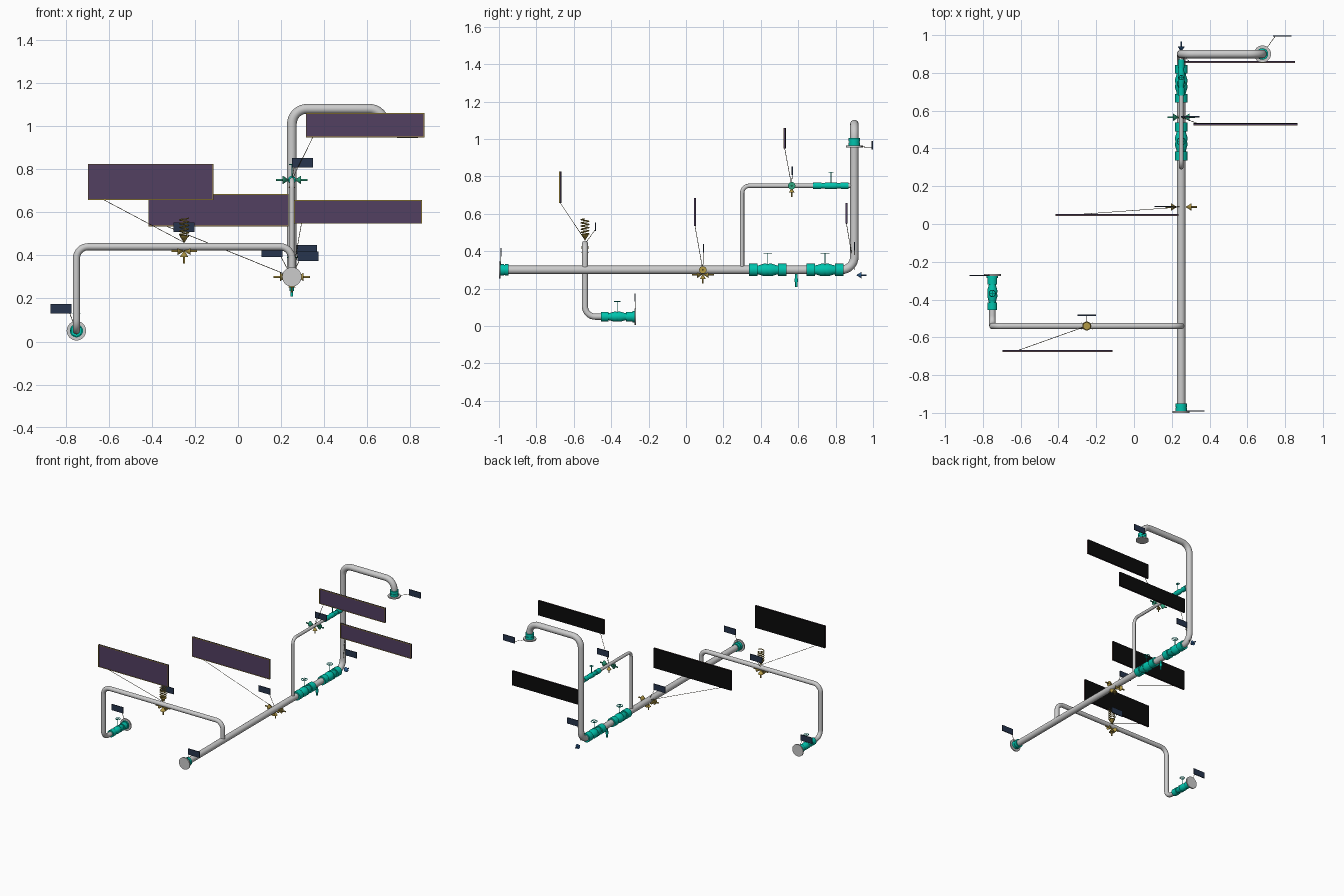
import bpy, bmesh, math
from mathutils import Vector as V

if "Cube" in bpy.data.objects:
    bpy.data.objects.remove(bpy.data.objects["Cube"])

def mat(name, c):
    m = bpy.data.materials.new(name)
    m.diffuse_color = (*c, 1)
    m.use_nodes = True
    m.node_tree.nodes["Principled BSDF"].inputs["Base Color"].default_value = m.diffuse_color
    return m

TEAL = mat("teal", (0.0, 0.55, 0.42))
GREEN = mat("green", (0.03, 0.38, 0.22))
GOLD = mat("gold", (0.45, 0.32, 0.06))
BLUE = mat("blue", (0.03, 0.12, 0.3))
PURPLE = mat("purple", (0.085, 0.05, 0.12))
NAVY = mat("navy", (0.02, 0.035, 0.075))
BLACK = mat("black", (0.003, 0.003, 0.003))
LINE = mat("leader", (0.09, 0.075, 0.04))

def finish(ob, material, smooth=True):
    if material:
        ob.data.materials.append(material)
    bpy.ops.object.select_all(action='DESELECT')
    ob.select_set(True)
    bpy.context.view_layer.objects.active = ob
    if smooth:
        bpy.ops.object.shade_smooth_by_angle(angle=math.radians(35))
    return ob

def lathe(name, profile, origin, axis, material=None, seg=24):
    """Solid of revolution: profile is (distance along axis, radius)."""
    rot = V((0, 0, 1)).rotation_difference(V(axis).normalized())
    bm = bmesh.new()
    rings = []
    for d, r in profile:
        n = 1 if r == 0 else seg
        rings.append([bm.verts.new(V(origin) + rot @ V((r * math.cos(i * math.tau / seg),
                      r * math.sin(i * math.tau / seg), d))) for i in range(n)])
    for a, b in zip(rings, rings[1:]):
        for i in range(seg):
            j = (i + 1) % seg
            if len(a) == 1:
                bm.faces.new((a[0], b[j], b[i]))
            elif len(b) == 1:
                bm.faces.new((a[i], a[j], b[0]))
            else:
                bm.faces.new((a[i], a[j], b[j], b[i]))
    for ring in (rings[0], rings[-1]):
        if len(ring) > 1:
            bm.faces.new(ring)
    bmesh.ops.recalc_face_normals(bm, faces=bm.faces)
    me = bpy.data.meshes.new(name)
    bm.to_mesh(me)
    bm.free()
    ob = bpy.data.objects.new(name, me)
    bpy.context.collection.objects.link(ob)
    return finish(ob, material)

def rod(name, a, b, r, material=None, seg=24):
    d = V(b) - V(a)
    return lathe(name, [(0, r), (d.length, r)], a, d, material, seg)

def box(name, lo, hi, material):
    lo, hi = V(lo), V(hi)
    bpy.ops.mesh.primitive_cube_add(size=1, location=(lo + hi) / 2)
    ob = bpy.context.object
    ob.name = name
    ob.scale = hi - lo
    return finish(ob, material, False)

def tube(name, pts, r, material=None, res=4):
    cu = bpy.data.curves.new(name, 'CURVE')
    cu.dimensions = '3D'
    cu.bevel_depth, cu.bevel_resolution, cu.use_fill_caps = r, res, True
    sp = cu.splines.new('POLY')
    sp.points.add(len(pts) - 1)
    for p, q in zip(sp.points, pts):
        p.co = (*q, 1)
    ob = bpy.data.objects.new(name, cu)
    bpy.context.collection.objects.link(ob)
    bpy.ops.object.select_all(action='DESELECT')
    ob.select_set(True)
    bpy.context.view_layer.objects.active = ob
    bpy.ops.object.convert(target='MESH')
    return finish(bpy.context.object, material)

def pipe(name, corners, r, bend):
    """Pipe with circular elbows at the inner corners."""
    c = [V(p) for p in corners]
    pts = [c[0]]
    for a, b, d in zip(c, c[1:], c[2:]):
        u, w = (a - b).normalized(), (d - b).normalized()
        for i in range(9):
            t = i * math.pi / 16
            pts.append(b + u * bend * (1 - math.sin(t)) + w * bend * (1 - math.cos(t)))
    pts.append(c[-1])
    return tube(name, pts, r, None, 6)

def valve(name, start, length, r):
    """Flanged valve along +y with stem and handwheel."""
    L = length
    lathe(name + "_body", [(0, r), (.23*L, r), (.23*L, .72*r), (.28*L, .78*r), (.40*L, r*1.02), (.47*L, r*1.02),
          (.47*L, .95*r), (.53*L, .95*r), (.53*L, r*1.02), (.60*L, r*1.02), (.72*L, .78*r),
          (.77*L, .72*r), (.77*L, r), (L, r)], start, (0, 1, 0), TEAL)
    mid = V(start) + V((0, L / 2, 0))
    top = mid + V((0, 0, r * 1.2 + 0.05))
    rod(name + "_stem", mid, top, 0.0025, TEAL, 10)
    w = r * 0.65
    ring = [top + V((w * math.cos(i * math.tau / 20), w * math.sin(i * math.tau / 20), 0)) for i in range(21)]
    tube(name + "_handwheel", ring, 0.0022, TEAL, 1)
    for d in (V((w, 0, 0)), V((0, w, 0))):
        rod(name + "_spoke", top - d, top + d, 0.0015, TEAL, 8)

def arrow(name, tip, direction, material, size=1.0):
    """Cone whose tip touches the pipe, with a rod leading outward."""
    s = size
    lathe(name, [(0, 0), (.032*s, .02*s), (.032*s, .005*s), (.062*s, .005*s)], tip, direction, material, 16)

# pipe runs
pipe("main_pipe", [(.25, -.99, .3), (.25, .9, .3), (.25, .9, 1.08), (.68, .9, 1.08), (.68, .9, .96)], .0225, .07)
pipe("branch_pipe", [(.25, -.54, .3), (.25, -.54, .44), (-.75, -.54, .44), (-.75, -.54, .05), (-.75, -.28, .05)], .0165, .055)
pipe("bypass_pipe", [(.25, .3, .3), (.25, .3, .75), (.25, .9, .75)], .0115, .04)

# valves
valve("main_valve_a", (.25, .337, .3), .2, .033)
valve("main_valve_b", (.25, .643, .3), .2, .033)
valve("branch_valve", (-.75, -.455, .05), .175, .026)
valve("bypass_valve", (.25, .68, .75), .19, .018)
lathe("drain", [(0, .007), (.045, .007), (.045, .01), (.065, .01), (.065, .006), (.09, .006)],
      (.25, .59, .3), (0, 0, -1), TEAL, 16)

# end nozzles: teal collar and grey end plate
for nm, p, d, r, L in (("start", (.25, -1, .3), (0, 1, 0), .045, .05), ("outlet", (.68, .9, .955), (0, 0, 1), .045, .05),
                       ("branch", (-.75, -.266, .05), (0, -1, 0), .045, .02)):
    lathe(nm + "_end_plate", [(0, r), (.009, r)], p, d, None, 32)
    lathe(nm + "_collar", [(.009, .65*r), (.009, .68*r), (.55*L, .68*r), (.55*L, .6*r), (.62*L, .6*r),
          (.62*L, .68*r), (L, .68*r)], p, d, TEAL)

# anchor on the main pipe
for s in (-1, 1):
    arrow("anchor_side_arrow", (.25 + s * .0225, .09, .3), (s, 0, 0), GOLD)
    arrow("anchor_line_arrow", (.25, .09, .276), (0, s, 0), GOLD, .95)
    arrow("spring_line_arrow", (-.25, -.54, .42), (s, 0, 0), GOLD, .95)
    arrow("bypass_side_arrow", (.25 + s * .0115, .565, .75), (s, 0, 0), GREEN)
arrow("anchor_rest_arrow", (.25, .09, .2775), (0, 0, -1), GOLD, .8)
arrow("bypass_rest_arrow", (.25, .565, .7385), (0, 0, -1), GOLD, .8)
arrow("branch_rest_arrow", (-.25, -.54, .4235), (0, 0, -1), GOLD)
arrow("corner_stop_arrow", (.25, .91, .272), (0, 1, 0), BLUE, .9)

# spring hanger on the branch
lathe("spring_cone", [(0, 0), (.035, .022)], (-.25, -.54, .4565), (0, 0, 1), GOLD, 16)
tube("spring_coil", [(-.25 + .021 * math.cos(i * math.tau / 16), -.54 + .021 * math.sin(i * math.tau / 16),
      .488 + i * .085 / 80) for i in range(81)], .003, GOLD, 2)

# large note plates: x range, z range, y, leader target
for nm, x0, x1, z0, z1, y, t in (
        ("spring", -.697, -.114, .657, .825, -.672, (-.25, -.54, .46)),
        ("anchor", -.416, .235, .535, .685, .048, (.25, .09, .3)),
        ("corner", .26, .853, .547, .657, .858, (.25, .9, .3)),
        ("bypass", .315, .865, .948, 1.06, .528, (.25, .565, .75))):
    box(nm + "_note_plate", (x0, y - .004, z0), (x1, y + .002, z1), PURPLE)
    box(nm + "_note_back", (x0, y + .002, z0), (x1, y + .006, z1), BLACK)
    b = .004
    for lo, hi in (((x0, z0), (x1, z0 + b)), ((x0, z1 - b), (x1, z1)),
                   ((x0, z0), (x0 + b, z1)), ((x1 - b, z0), (x1, z1))):
        box(nm + "_note_frame", (lo[0], y - .006, lo[1]), (hi[0], y - .003, hi[1]), GOLD)
    rod(nm + "_note_leader", (x0 + .13 * (x1 - x0) * (.45 if x0 > 0 else 1), y, z0), t, .0015, LINE, 6)

# small tags: left x, bottom z, y, leader target
for nm, x, z, y, t in (
        ("outlet", .737, .945, .996, (.68, .9, .96)), ("bypass", .25, .807, .568, (.25, .565, .75)),
        ("spring", -.3, .508, -.483, (-.25, -.54, .44)), ("anchor", .108, .393, .093, (.25, .09, .3)),
        ("start", .275, .373, -.99, (.25, -.99, .3)), ("corner", .268, .403, .9, (.25, .9, .3)),
        ("branch", -.87, .13, -.272, (-.75, -.272, .05))):
    box(nm + "_tag", (x, y - .003, z), (x + .098, y + .003, z + .045), NAVY)
    near = min(max(t[0], x + .012), x + .086)
    rod(nm + "_tag_leader", (near, y, z + .01), t, .0015, LINE, 6)
